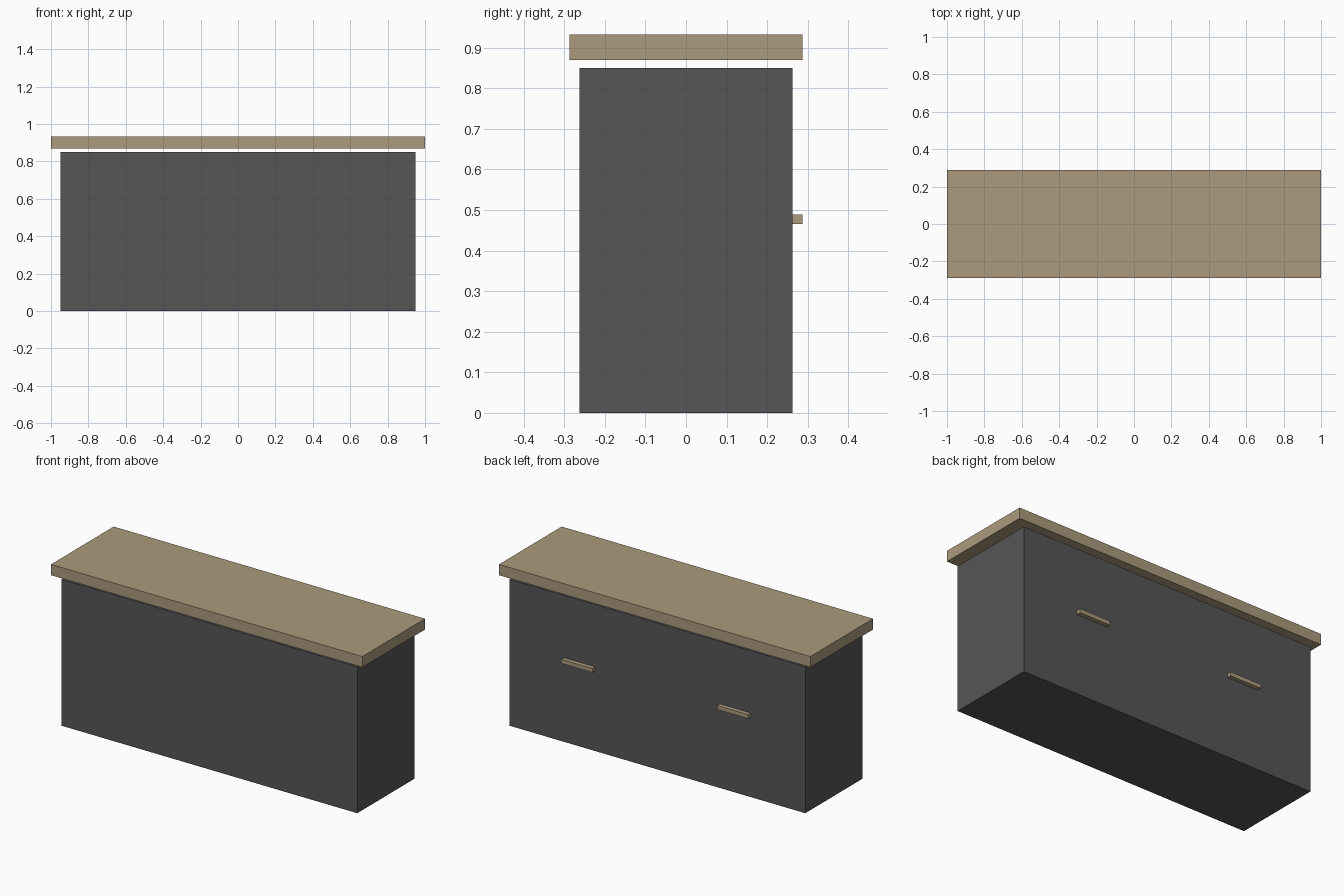
import bpy

if "Cube" in bpy.data.objects:
    bpy.data.objects.remove(bpy.data.objects["Cube"])


def material(name, colour):
    m = bpy.data.materials.new(name)
    m.diffuse_color = (*colour, 1)
    m.use_nodes = True
    m.node_tree.nodes["Principled BSDF"].inputs["Base Color"].default_value = m.diffuse_color
    return m


def box(name, low, high, mat):
    """Axis-aligned box between two corners."""
    bpy.ops.mesh.primitive_cube_add(size=1)
    ob = bpy.context.object
    ob.name = name
    ob.location = [(a + b) / 2 for a, b in zip(low, high)]
    ob.scale = [b - a for a, b in zip(low, high)]
    bpy.ops.object.transform_apply(location=True, rotation=False, scale=True)
    ob.data.materials.append(mat)
    return ob


grey = material("dark grey", (0.093, 0.093, 0.096))
tan = material("tan wood", (0.407, 0.323, 0.205))

# Cabinet body and the worktop floating just above it
box("cabinet_body", (-0.95, -0.2625, 0), (0.95, 0.2625, 0.85), grey)
box("worktop", (-1, -0.2875, 0.87), (1, 0.2875, 0.9325), tan)

# Two bar handles on the back face
for side, x in (("left", -0.5), ("right", 0.5)):
    box(f"handle_{side}", (x - 0.1, 0.2625, 0.465), (x + 0.1, 0.2875, 0.4885), tan)
